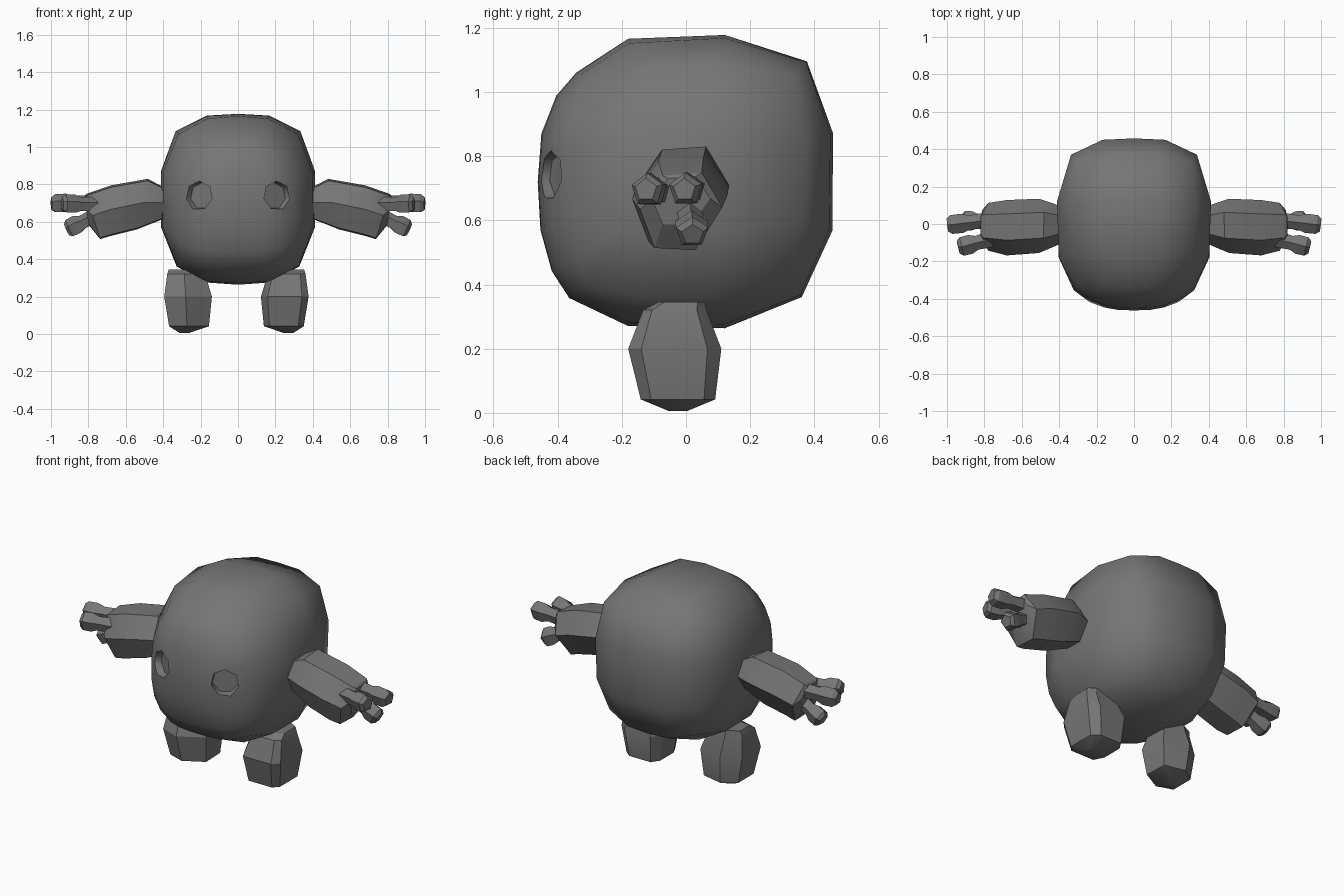
import bpy, bmesh, math
from mathutils import Vector, Matrix

if "Cube" in bpy.data.objects:
    bpy.data.objects.remove(bpy.data.objects["Cube"], do_unlink=True)

grey = bpy.data.materials.new("dark grey")
grey.use_nodes = True
COLOUR = (0.18, 0.18, 0.18, 1)
grey.diffuse_color = COLOUR
grey.node_tree.nodes["Principled BSDF"].inputs["Base Color"].default_value = COLOUR


def make_object(name, bm):
    bmesh.ops.recalc_face_normals(bm, faces=bm.faces)
    mesh = bpy.data.meshes.new(name)
    bm.to_mesh(mesh)
    bm.free()
    mesh.materials.append(grey)
    obj = bpy.data.objects.new(name, mesh)
    bpy.context.collection.objects.link(obj)
    return obj


def smooth(obj, degrees):
    bpy.ops.object.select_all(action='DESELECT')
    obj.select_set(True)
    bpy.context.view_layer.objects.active = obj
    bpy.ops.object.shade_smooth_by_angle(angle=math.radians(degrees))


def loft(name, rings, mirror=False):
    """Skin a list of equal-sized point rings and cap both ends."""
    bm = bmesh.new()
    loops = [[bm.verts.new((-p[0] if mirror else p[0], p[1], p[2])) for p in r] for r in rings]
    n = len(loops[0])
    for a, b in zip(loops, loops[1:]):
        for i in range(n):
            j = (i + 1) % n
            bm.faces.new((a[i], a[j], b[j], b[i]))
    bm.faces.new(loops[0])
    bm.faces.new(loops[-1])
    smooth(make_object(name, bm), 28)


# Body: gridded cube, finer on the face side, rounded to a superellipsoid
bm = bmesh.new()
bmesh.ops.create_cube(bm, size=2)
for axis, cuts in ((0, 3), (1, 2), (2, 2)):
    edges = [e for e in bm.edges
             if abs((e.verts[0].co - e.verts[1].co)[axis]) > 1.9]
    bmesh.ops.subdivide_edges(bm, edges=edges, cuts=cuts, use_grid_fill=True)
front = [e for e in bm.edges if all(v.co.y < -0.99 for v in e.verts)]
bmesh.ops.subdivide_edges(bm, edges=front, cuts=1, use_grid_fill=True)
for v in bm.verts:
    c = v.co
    # rounder towards the forehead, boxier towards the upper back
    power = 2.85 + 0.25 * c.y + 0.3 * c.y * c.z
    if abs(c.x) < 0.9:
        c.x *= 0.82
    if abs(c.y) < 0.9:
        c.y -= 0.07
    c /= sum(abs(k) ** power for k in c) ** (1 / power)
    v.co = (c.x * 0.42, c.y * 0.462, 0.72 + c.z * 0.46)
bmesh.ops.triangulate(bm, faces=bm.faces)
body = make_object("body", bm)

# Eye sockets: shallow seven-sided recesses cut along the surface normal
for side in (1, -1):
    bm = bmesh.new()
    bmesh.ops.create_cone(bm, cap_ends=True, segments=7, radius1=0.072, radius2=0.088, depth=0.1)
    normal = Vector((0.48 * side, -0.875, 0.03))
    turn = normal.to_track_quat('Z', 'Y').to_matrix().to_4x4()
    place = Matrix.Translation(Vector((0.203 * side, -0.413, 0.74)) + normal * 0.025)
    bmesh.ops.transform(bm, matrix=place @ turn, verts=bm.verts)
    cutter = make_object("eye_cutter", bm)
    cutter.hide_render = True
    mod = body.modifiers.new("eye_socket", 'BOOLEAN')
    mod.operation, mod.solver, mod.object = 'DIFFERENCE', 'EXACT', cutter
    bpy.context.view_layer.objects.active = body
    bpy.ops.object.modifier_apply(modifier=mod.name)
    bpy.data.objects.remove(cutter, do_unlink=True)
smooth(body, 58)

# Arms: six-sided sections as x, centre y, centre z, y radius, z radius, lean
ARM_SECTION = ((0.5, 0.95), (1, 0.1), (0.35, -0.95), (-0.65, -0.9), (-1, 0.05), (-0.45, 0.88))
ARM_RINGS = ((0.39, -0.005, 0.70, 0.10, 0.085, 0), (0.51, -0.01, 0.695, 0.145, 0.142, -0.03),
             (0.68, -0.02, 0.66, 0.148, 0.142, 0.0), (0.775, -0.015, 0.628, 0.128, 0.127, 0.04),
             (0.81, -0.015, 0.66, 0.09, 0.08, 0.012))
arm = [[(x + lean * v, cy + ry * u, cz + rz * v) for u, v in ARM_SECTION]
       for x, cy, cz, ry, rz, lean in ARM_RINGS]

# Fingers: start and tip of each
FINGERS = {"back_finger": ((0.78, 0.02, 0.70), (0.998, -0.005, 0.695)),
           "front_finger": ((0.76, -0.08, 0.69), (0.94, -0.125, 0.695)),
           "thumb": ((0.76, 0.01, 0.63), (0.915, 0.02, 0.555))}
# Distance along the finger and radius
FINGER_PROFILE = ((0, 0.045), (0.45, 0.04), (0.64, 0.054), (0.9, 0.053), (1, 0.036))


def finger_rings(start, tip):
    start, tip = Vector(start), Vector(tip)
    axis = tip - start
    across = axis.normalized().cross(Vector((0, 0, 1))).normalized()
    up = across.cross(axis.normalized())
    angles = [math.tau * k / 5 + 0.3 for k in range(5)]
    return [[start + axis * t + across * r * math.cos(a) + up * r * math.sin(a) for a in angles]
            for t, r in FINGER_PROFILE]


for prefix, flip in (("left_", False), ("right_", True)):
    loft(prefix + "arm", arm, flip)
    for name, ends in FINGERS.items():
        loft(prefix + name, finger_rings(*ends), flip)

# Legs: chamfered box on the left, ridged hexagon on the right
LEFT_SECTION = ((0.72, -1), (1, -0.72), (1, 0.7), (0.6, 1), (-0.72, 1), (-1, 0.6), (-1, -0.5), (-0.72, -1))
RIGHT_SECTION = ((0.1, -1), (1, -0.72), (1, 0.5), (0.25, 1), (-0.95, 0.75), (-1, -0.45))
# Rings as z, x offset, y offset, x scale, y scale
LEG_RINGS = ((0.345, 0.01, 0.02, 0.72, 0.5), (0.32, 0.01, 0, 0.78, 0.68), (0.2, 0, 0, 0.98, 1),
             (0.042, -0.005, 0.01, 0.82, 0.8), (0.006, 0.02, 0.01, 0.2, 0.2))
for name, centre, section in (("left_leg", 0.25, LEFT_SECTION), ("right_leg", -0.267, RIGHT_SECTION)):
    sign = math.copysign(1, centre)
    loft(name, [[(centre + sign * (dx + 0.13 * sx * u), -0.035 + dy + 0.145 * sy * v, z)
                 for u, v in section] for z, dx, dy, sx, sy in LEG_RINGS])
